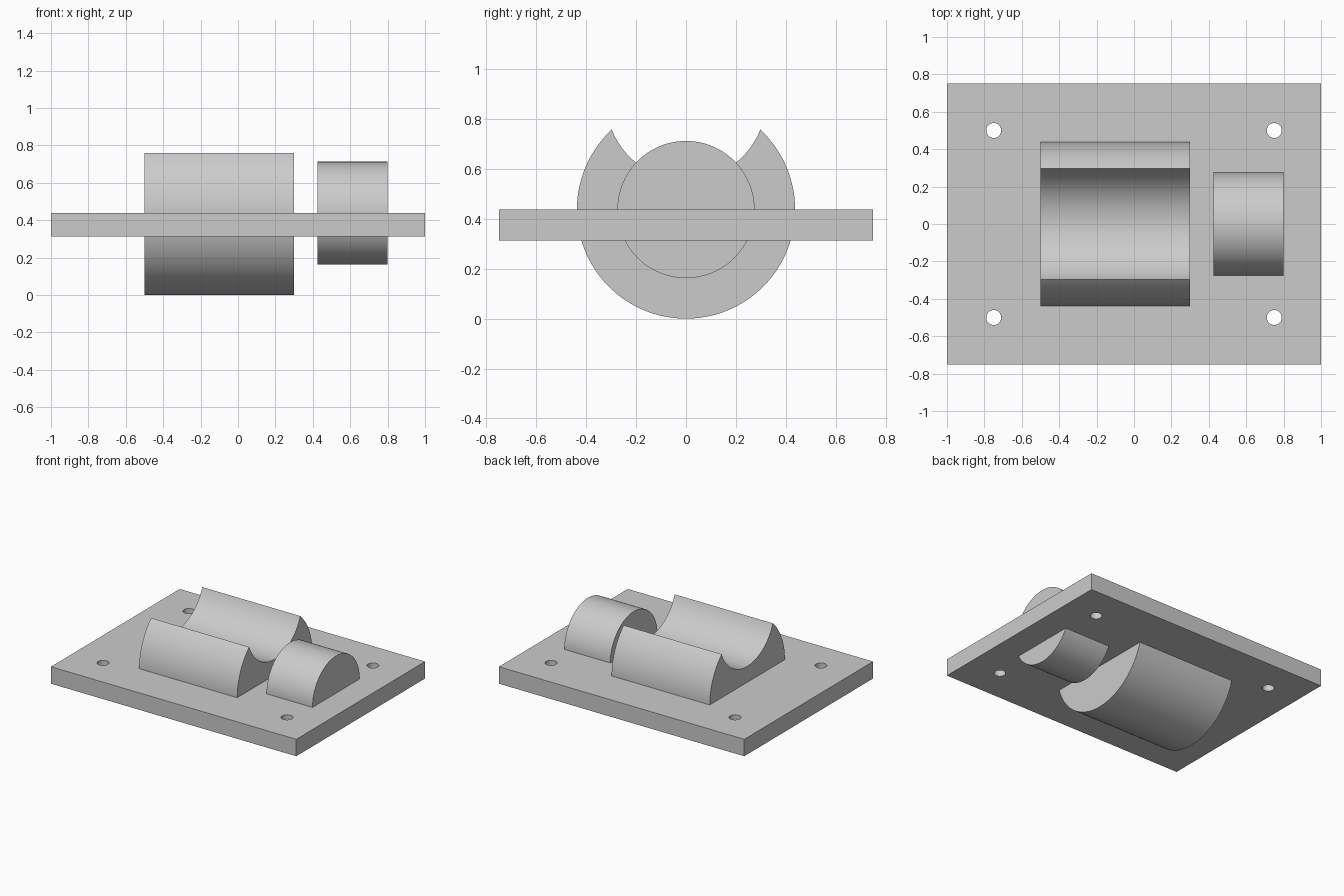
import bpy, bmesh, math

if "Cube" in bpy.data.objects:
    bpy.data.objects.remove(bpy.data.objects["Cube"])

grey = bpy.data.materials.new("light grey")
grey.diffuse_color = (0.6, 0.6, 0.6, 1)
grey.use_nodes = True
grey.node_tree.nodes["Principled BSDF"].inputs["Base Color"].default_value = grey.diffuse_color

AXIS_Z = 0.4375      # shared axis height of both round blocks, and plate top


def arc(cz, r, a0, a1, n):
    """Points (y, z) on an arc centred on y = 0."""
    return [(r * math.cos(a0 + (a1 - a0) * i / n),
             cz + r * math.sin(a0 + (a1 - a0) * i / n)) for i in range(n + 1)]


def extrude_x(name, profile, x0, x1):
    """Solid made from a (y, z) profile swept along x."""
    bm = bmesh.new()
    face = bm.faces.new([bm.verts.new((x0, y, z)) for y, z in profile])
    new = bmesh.ops.extrude_face_region(bm, geom=[face])["geom"]
    bmesh.ops.translate(bm, vec=(x1 - x0, 0, 0),
                        verts=[v for v in new if isinstance(v, bmesh.types.BMVert)])
    bmesh.ops.recalc_face_normals(bm, faces=bm.faces)
    mesh = bpy.data.meshes.new(name)
    bm.to_mesh(mesh)
    bm.free()
    mesh.materials.append(grey)
    obj = bpy.data.objects.new(name, mesh)
    bpy.context.collection.objects.link(obj)
    return obj


def smooth(obj):
    bpy.ops.object.select_all(action='DESELECT')
    obj.select_set(True)
    bpy.context.view_layer.objects.active = obj
    bpy.ops.object.shade_smooth_by_angle(angle=math.radians(30))


# Base plate
plate = extrude_x("base_plate", [(-0.75, 0.3125), (0.75, 0.3125),
                                 (0.75, AXIS_Z), (-0.75, AXIS_Z)], -1, 1)

# Four bolt holes through the plate
bm = bmesh.new()
for x in (-0.75, 0.75):
    for y in (-0.5, 0.5):
        ring = bmesh.ops.create_cone(bm, cap_ends=True, segments=48,
                                     radius1=0.04, radius2=0.04, depth=0.4)
        bmesh.ops.translate(bm, verts=ring["verts"], vec=(x, y, 0.375))
mesh = bpy.data.meshes.new("bolt_hole_cutter")
bm.to_mesh(mesh)
bm.free()
mesh.materials.append(grey)
cutter = bpy.data.objects.new("bolt_hole_cutter", mesh)
bpy.context.collection.objects.link(cutter)
mod = plate.modifiers.new("bolt_holes", 'BOOLEAN')
mod.operation = 'DIFFERENCE'
mod.solver = 'EXACT'
mod.object = cutter
bpy.context.view_layer.objects.active = plate
bpy.ops.object.modifier_apply(modifier=mod.name)
bpy.data.objects.remove(cutter)
smooth(plate)

# Large round block with a round channel cut along its top
R, r, groove_z = 0.4375, 0.32, 0.875
d = groove_z - AXIS_Z
h = (d * d + R * R - r * r) / (2 * d)          # height of the two tips over the axis
tip_y = math.sqrt(R * R - h * h)
a = math.atan2(h, tip_y)
b = math.atan2(AXIS_Z + h - groove_z, tip_y)
outer = arc(AXIS_Z, R, a, -math.pi - a, 96)
channel = arc(groove_z, r, -math.pi - b, b, 48)
smooth(extrude_x("channel_block", outer + channel[1:-1], -0.5, 0.3))

# Small round block
smooth(extrude_x("small_cylinder", arc(AXIS_Z, 0.275, 0, 2 * math.pi, 96)[:-1], 0.425, 0.8))
